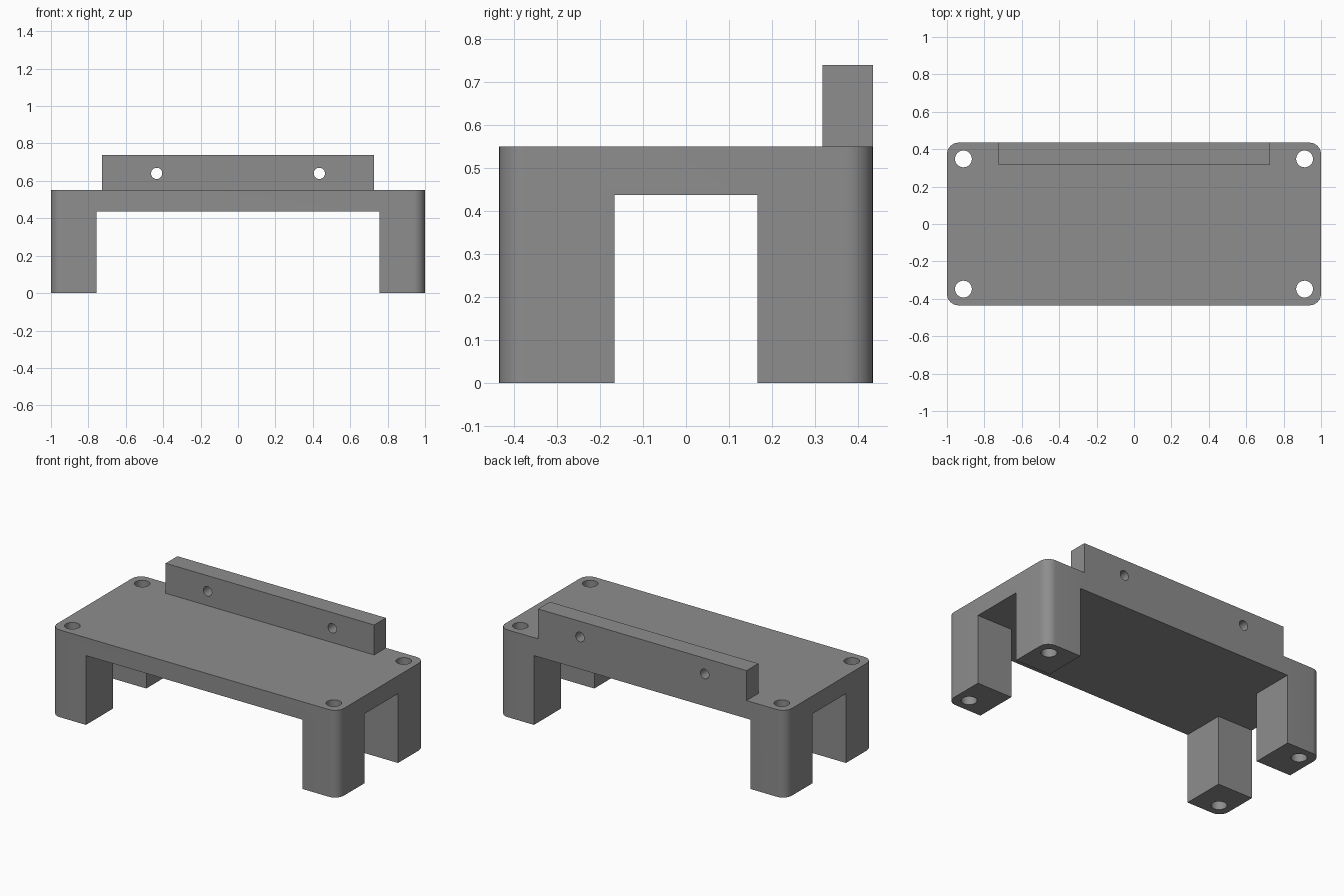
import bpy, bmesh, math

if "Cube" in bpy.data.objects:
    bpy.data.objects.remove(bpy.data.objects["Cube"])

W, D = 1.0, 0.435            # half width, half depth
TOP, UNDER, RAIL_TOP = 0.55, 0.437, 0.739
LEG_X, LEG_Y = 0.756, 0.166  # inner faces of the legs
R = 0.062                    # corner radius

grey = bpy.data.materials.new("mid grey")
grey.diffuse_color = (0.27, 0.27, 0.27, 1)
grey.use_nodes = True
grey.node_tree.nodes["Principled BSDF"].inputs["Base Color"].default_value = grey.diffuse_color


def prism(name, outline, z0, z1):
    """Extrude an xy outline between two heights."""
    bm = bmesh.new()
    face = bm.faces.new([bm.verts.new((x, y, z0)) for x, y in outline])
    ext = bmesh.ops.extrude_face_region(bm, geom=[face])
    top = [g for g in ext["geom"] if isinstance(g, bmesh.types.BMVert)]
    bmesh.ops.translate(bm, verts=top, vec=(0, 0, z1 - z0))
    bmesh.ops.recalc_face_normals(bm, faces=bm.faces)
    mesh = bpy.data.meshes.new(name)
    bm.to_mesh(mesh)
    bm.free()
    mesh.materials.append(grey)
    ob = bpy.data.objects.new(name, mesh)
    bpy.context.collection.objects.link(ob)
    return ob


def box(name, x0, x1, y0, y1, z0, z1):
    return prism(name, [(x0, y0), (x1, y0), (x1, y1), (x0, y1)], z0, z1)


def circle(cx, cy, r, n=32):
    return [(cx + r * math.cos(2 * math.pi * i / n),
             cy + r * math.sin(2 * math.pi * i / n)) for i in range(n)]


def combine(target, tool, operation):
    """Apply a boolean and discard the tool."""
    mod = target.modifiers.new("cut", 'BOOLEAN')
    mod.operation, mod.solver, mod.object = operation, 'EXACT', tool
    bpy.context.view_layer.objects.active = target
    bpy.ops.object.modifier_apply(modifier=mod.name)
    bpy.data.objects.remove(tool)


# Rounded block for the platform and its four legs
outline = []
for k, (sx, sy) in enumerate([(1, 1), (-1, 1), (-1, -1), (1, -1)]):
    for i in range(9):
        a = math.pi / 2 * (k + i / 8)
        outline.append((sx * (W - R) + R * math.cos(a), sy * (D - R) + R * math.sin(a)))
body = prism("stand", outline, 0, TOP)

# Openings between the legs, lengthwise and crosswise
combine(body, box("side_opening", -LEG_X, LEG_X, -1, 1, -0.2, UNDER), 'DIFFERENCE')
combine(body, box("end_opening", -2, 2, -LEG_Y, LEG_Y, -0.2, UNDER), 'DIFFERENCE')

# Upright rail, flush with the back edge
combine(body, box("rail", -0.727, 0.727, 0.318, D, TOP - 0.05, RAIL_TOP), 'UNION')

# Screw holes down through the legs
for sx in (-1, 1):
    for sy in (-1, 1):
        hole = prism("leg_hole", circle(sx * 0.912, sy * 0.348, 0.045), -0.2, 1)
        combine(body, hole, 'DIFFERENCE')

# Holes through the rail
for sx in (-1, 1):
    hole = prism("rail_hole", circle(0, 0, 0.03), -0.2, 0.2)
    hole.rotation_euler = (math.pi / 2, 0, 0)
    hole.location = (sx * 0.435, 0.38, 0.64)
    bpy.context.view_layer.update()
    combine(body, hole, 'DIFFERENCE')

# Smooth corners and holes, keep the edges sharp
bpy.ops.object.select_all(action='DESELECT')
body.select_set(True)
bpy.context.view_layer.objects.active = body
bpy.ops.object.shade_smooth_by_angle(angle=math.radians(30))
